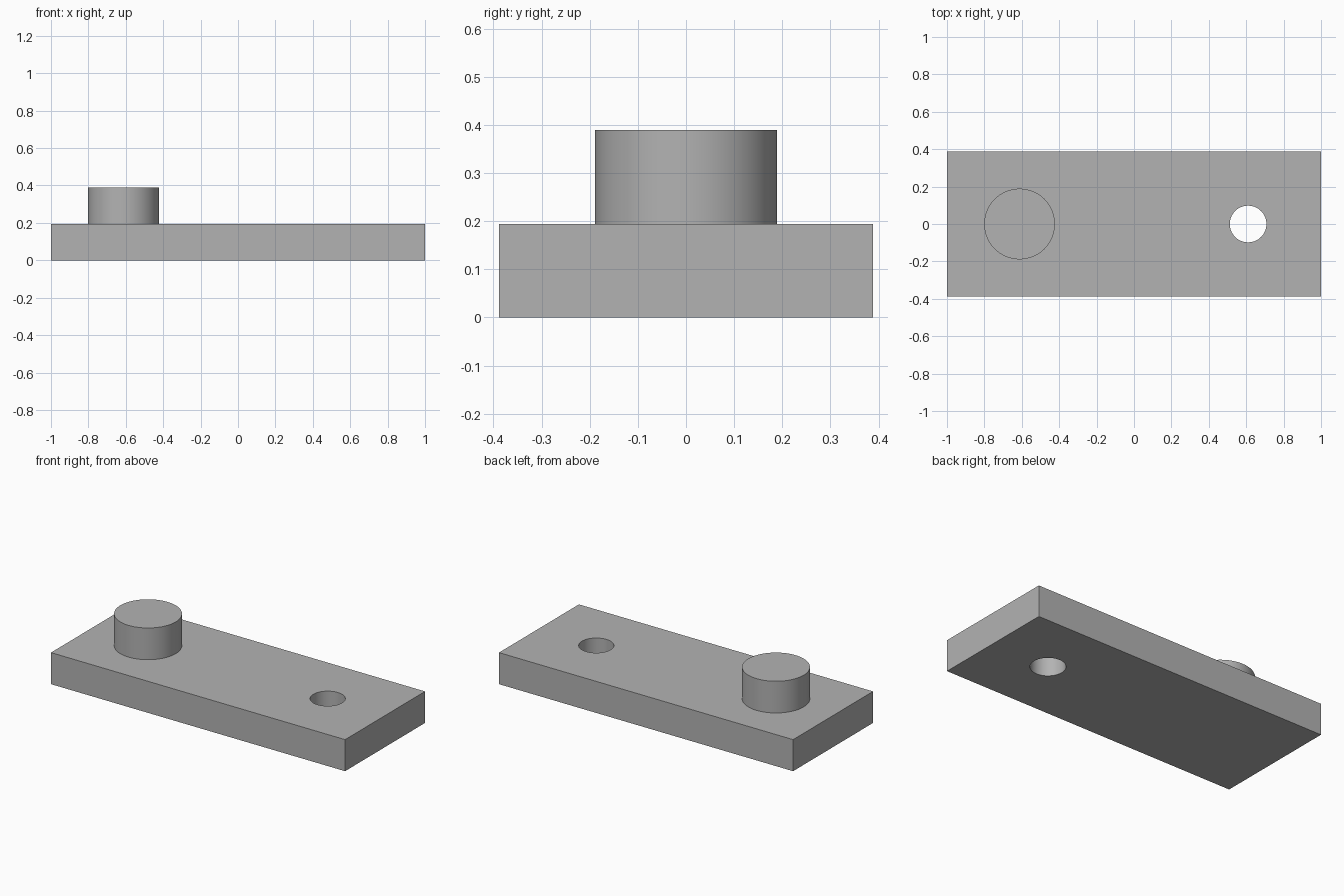
import bpy

old = bpy.data.objects.get("Cube")
if old:
    bpy.data.objects.remove(old, do_unlink=True)

LENGTH, WIDTH, THICK = 2.0, 0.776, 0.194
PEG_X, PEG_R, PEG_TOP = -0.612, 0.189, 0.389
HOLE_X, HOLE_R = 0.61, 0.098

grey = bpy.data.materials.new("plain grey")
grey.use_nodes = True
colour = (0.45, 0.45, 0.45, 1)
grey.diffuse_color = colour
grey.node_tree.nodes["Principled BSDF"].inputs["Base Color"].default_value = colour


def cylinder(name, x, radius, bottom, top):
    bpy.ops.mesh.primitive_cylinder_add(
        vertices=96, radius=radius, depth=top - bottom,
        location=(x, 0, (bottom + top) / 2))
    obj = bpy.context.object
    obj.name = name
    obj.data.materials.append(grey)
    return obj


def smooth(obj):
    bpy.ops.object.select_all(action="DESELECT")
    obj.select_set(True)
    bpy.context.view_layer.objects.active = obj
    bpy.ops.object.shade_smooth_by_angle()


# Flat base plate
bpy.ops.mesh.primitive_cube_add(size=1, location=(0, 0, THICK / 2))
plate = bpy.context.object
plate.name = "base_plate"
plate.scale = (LENGTH, WIDTH, THICK)
bpy.ops.object.transform_apply(location=False, rotation=False, scale=True)
plate.data.materials.append(grey)

# Through hole and raised peg, both merged into the plate
hole = cylinder("hole_cutter", HOLE_X, HOLE_R, -0.1, THICK + 0.1)
peg = cylinder("peg", PEG_X, PEG_R, THICK / 2, PEG_TOP)

for tool, operation in ((hole, "DIFFERENCE"), (peg, "UNION")):
    mod = plate.modifiers.new(tool.name, "BOOLEAN")
    mod.object = tool
    mod.operation = operation
    mod.solver = "EXACT"
    bpy.context.view_layer.objects.active = plate
    bpy.ops.object.modifier_apply(modifier=mod.name)
    bpy.data.objects.remove(tool, do_unlink=True)

plate.name = "plate_with_peg"
smooth(plate)
